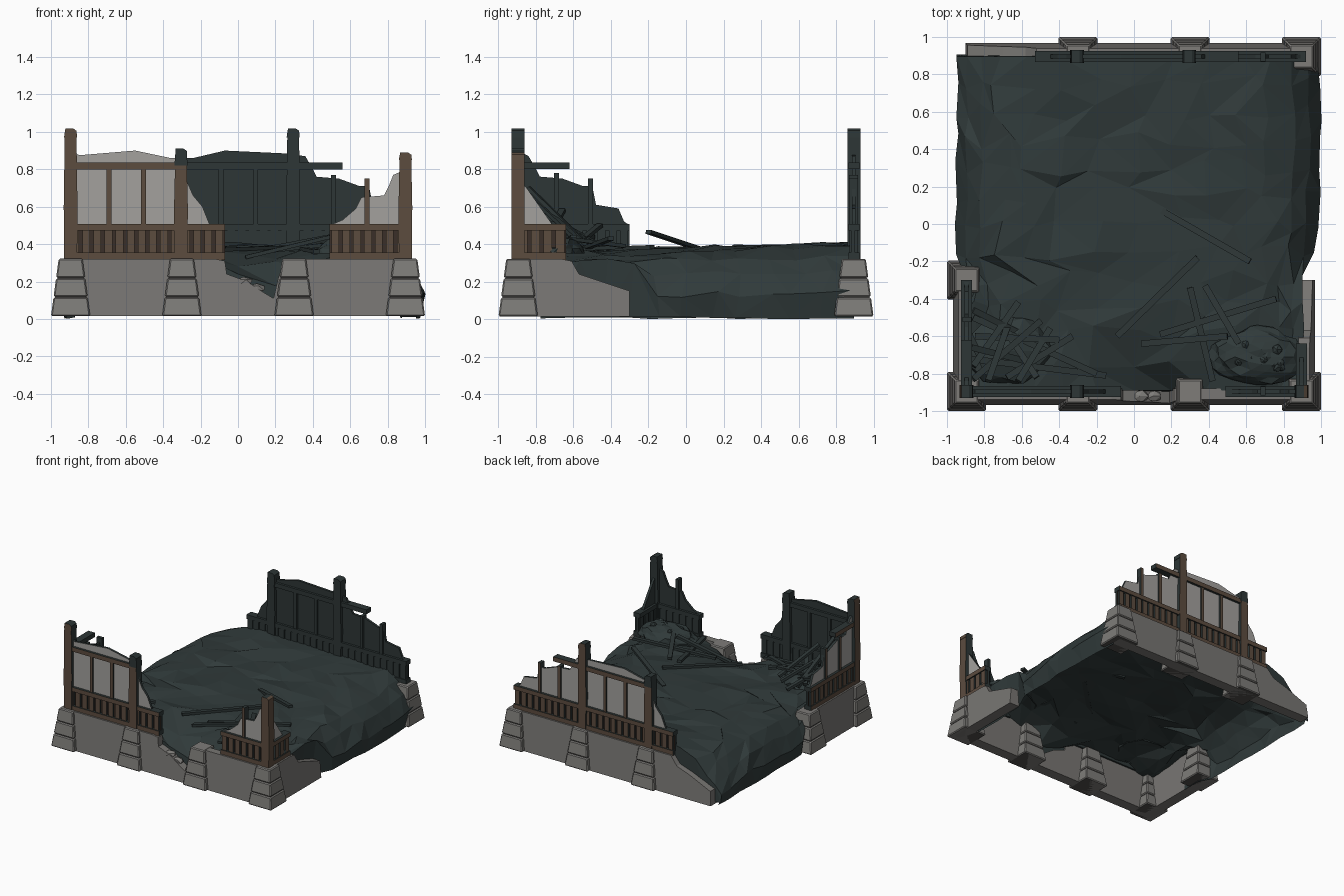
import bpy, bmesh, math, random
from mathutils import Vector, Matrix

if "Cube" in bpy.data.objects:
    bpy.data.objects.remove(bpy.data.objects["Cube"])
random.seed(7)


def mat(name, r, g, b):
    m = bpy.data.materials.new(name)
    m.diffuse_color = [((c / 255 + .055) / 1.055) ** 2.4 for c in (r, g, b)] + [1]
    m.use_nodes = True
    m.node_tree.nodes["Principled BSDF"].inputs["Base Color"].default_value = m.diffuse_color
    return m


STONE = mat("wall stone", 120, 118, 115)
BLOCK = mat("pier stone", 126, 124, 121)
MORTAR = mat("mortar", 80, 78, 76)
PLASTER = mat("plaster", 163, 161, 158)
WOOD = mat("brown wood", 92, 76, 63)
RECESS = mat("dark wood", 58, 47, 40)
CHAR = mat("charred wood", 45, 54, 54)
ASH = mat("ash ground", 48, 58, 58)

# wall sides: outward direction, and mapping of (along, outward distance, height)
OUT = {"front": (0, -1, 0), "back": (0, 1, 0), "left": (-1, 0, 0), "right": (1, 0, 0)}
PLACE = {"front": lambda u, d, z: (u, -d, z), "back": lambda u, d, z: (u, d, z),
         "left": lambda u, d, z: (-d, u, z), "right": lambda u, d, z: (d, u, z)}


def finish(name, bm, mats, outs=None):
    """Make the object; faces looking along one of outs get mats[0], others mats[1]."""
    for f in bm.faces:
        if outs:
            f.material_index = 0 if any(f.normal.dot(Vector(o)) > .5 for o in outs) else 1
    me = bpy.data.meshes.new(name)
    bm.to_mesh(me)
    bm.free()
    for m in mats:
        me.materials.append(m)
    ob = bpy.data.objects.new(name, me)
    bpy.context.collection.objects.link(ob)
    return ob


def prism(name, side, prof, d0, d1, mats, outs=None, batter=0):
    """Extrude a (along, height) outline through the wall; batter leans the outer face in."""
    bm = bmesh.new()
    a = [bm.verts.new(PLACE[side](u, d0, z)) for u, z in prof]
    b = [bm.verts.new(PLACE[side](u, d1 - batter * z, z)) for u, z in prof]
    n = len(prof)
    bm.faces.new(a)
    bm.faces.new(b[::-1])
    for i in range(n):
        bm.faces.new((a[i], b[i], b[(i + 1) % n], a[(i + 1) % n]))
    bmesh.ops.recalc_face_normals(bm, faces=bm.faces)
    bm.normal_update()
    return finish(name, bm, mats, outs or [OUT[side]])


def bar(name, side, u0, u1, z0, z1, d0, d1, mats=(WOOD, CHAR)):
    return prism(name, side, [(u0, z0), (u1, z0), (u1, z1), (u0, z1)], d0, d1, mats)


def footing(side, prof):
    prism(side + "_stone_wall", side, prof, .88, .968, (STONE, STONE), None, .09)


# stone footing walls with broken ends
footing("front", [(-.95, .015), (.95, .015), (.95, .32), (.34, .32), (.27, .29), (.22, .24), (.19, .11),
                  (.14, .14), (.05, .2), (-.06, .24), (-.07, .31), (-.12, .32), (-.95, .32)])
footing("back", [(-.9, .015), (.95, .015), (.95, .32), (-.52, .32), (-.58, .25), (-.7, .21), (-.89, .13)])
footing("left", [(-.95, .015), (-.25, .015), (-.25, .32), (-.95, .32)])
footing("right", [(-.95, .015), (-.3, .015), (-.3, .15), (-.45, .2), (-.57, .24), (-.61, .31), (-.66, .32),
                  (-.95, .32)])


def frustum(name, cx, cy, z0, z1, h0, h1, m, bevel):
    bm = bmesh.new()
    bmesh.ops.create_cube(bm, size=2)
    for v in bm.verts:
        h = h1 if v.co.z > 0 else h0
        v.co = (cx + v.co.x * h, cy + v.co.y * h, z1 if v.co.z > 0 else z0)
    ob = finish(name, bm, [m])
    if bevel:
        mod = ob.modifiers.new("bevel", "BEVEL")
        mod.width, mod.segments = bevel, 1


# tapered piers of three stone courses
PIERS = [(x, -.895) for x in (-.895, -.3, .3, .895)] + [(x, .895) for x in (-.3, .3, .895)] + [(-.895, -.3)]
for cx, cy in PIERS:
    half = lambda z: .107 - .043 * z / .32
    frustum("pier_core", cx, cy, .015, .315, half(.015) - .008, half(.32) - .008, MORTAR, 0)
    for z0, z1 in ((.015, .115), (.119, .217), (.221, .322)):
        frustum("pier_course", cx, cy, z0, z1, half(z0), half(z1), BLOCK, .007)


def panel(side, a, b):
    """Low boarded panel with dark slits between the boards."""
    bar(side + "_panel_back", side, a, b, .33, .49, .88, .9, (RECESS, CHAR))
    bar(side + "_panel_sill", side, a, b, .315, .355, .866, .926)
    bar(side + "_panel_rail", side, a, b, .472, .507, .866, .926)
    n = max(1, round((b - a) / .058))
    w = (b - a) / n
    for i in range(n):
        bar(side + "_panel_board", side, a + i * w + .009, a + (i + 1) * w - .009, .34, .48, .872, .917)


panel("front", -.9, -.07)
panel("front", .49, .9)
panel("back", -.53, .92)
panel("left", -.9, -.3)
panel("right", -.9, -.64)

# broken plaster infill
STEPS = [(.06, .87), (.1, .8), (.12, .76), (.24, .75), (.35, .71), (.4, .71), (.42, .61), (.54, .59),
         (.57, .52), (.6, .5)]
SLOPE = [(.03, .73), (.06, .66), (.11, .6), (.15, .5)]
SKIN = (PLASTER, CHAR)
prism("front_plaster", "front",
      [(-.9, .5), (-.9, .91), (-.85, .875), (-.55, .9), (-.36, .86), (-.31, .86)]
      + [(-.3 + u, z) for u, z in SLOPE], .885, .905, SKIN)
prism("back_plaster", "back",
      [(-.3 - u, z) for u, z in SLOPE[::-1]] + [(-.3, .86), (-.24, .86), (-.07, .9), (.25, .885)]
      + [(.3 + u, z) for u, z in STEPS], .885, .905, SKIN)
prism("left_plaster", "left", [(-.9, .5), (-.9, .9)] + [(-.9 + u, z) for u, z in STEPS], .885, .905, SKIN)
prism("front_right_plaster", "front",
      [(.49, .5), (.56, .53), (.63, .59), (.66, .65), (.78, .66), (.81, .72), (.83, .77), (.9, .8), (.9, .5)],
      .885, .905, SKIN)
prism("right_plaster", "right", [(-.9, .5), (-.9, .75), (-.85, .7), (-.78, .6), (-.71, .5)], .885, .905, SKIN)

# top beams and thin studs
for side, a, b in (("front", -.9, -.3), ("back", -.3, .56), ("left", -.9, -.62)):
    bar(side + "_top_beam", side, a, b, .8, .836, .866, .925)
for side, u, top in (("front", -.69, .81), ("front", -.505, .81), ("back", -.09, .81), ("back", .095, .81),
                     ("back", .51, .77), ("back", .69, .75), ("left", -.69, .78), ("left", -.51, .75),
                     ("front", .69, .75)):
    bar(side + "_stud", side, u - .013, u + .013, .5, top, .87, .918)


def post(side, u, top, char_from, outs=None):
    """Main post with a jagged tip, charred above char_from."""
    w = .035
    prism(side + "_post", side, [(u - w, .315), (u + w, .315), (u + w * 1.05, .6), (u + w * .9, char_from),
          (u - w * .9, char_from), (u - w * 1.05, .6)], .86, .93, (WOOD, CHAR), outs)
    prism(side + "_post_tip", side, [(u - w, char_from), (u + w, char_from), (u + w * .9, top - .012),
          (u + w * .4, top), (u - w * .8, top)], .86, .93,
          (WOOD if top - char_from < .06 else CHAR, CHAR), outs)


post("front", -.895, 1.018, .97, [OUT["front"], OUT["left"]])
post("front", .895, .89, .85, [OUT["front"], OUT["right"]])
post("front", -.305, .91, .82)
post("back", -.305, .91, .82)
post("back", .295, 1.018, .97)


# hollow faceted ground sheet: falls to the floor where walls are missing, meets the walls elsewhere
def ground(x, y):
    z = .382 + .03 * y - .03 * x * x
    z -= .21 * math.exp(-((x - .14) ** 2 / .045 + (y + .97) ** 2 / .05))
    return z - .16 * math.exp(-((x + .95) ** 2 + (y - .95) ** 2) / .08)


HALF = [(0, 1), (.22, 1), (.42, 1), (.6, 1), (.75, .99), (.86, .88), (.94, .68), (1, .38), (.97, 0)]
COLS = [(-s, f) for s, f in HALF[:0:-1]] + HALF
ROWS = 13
bm = bmesh.new()
grid = []
for r in range(ROWS):
    y0 = -.89 + 1.785 * r / (ROWS - 1)
    edge = 0 < r < ROWS - 1
    row = []
    for s, f in COLS:
        walled = y0 < -.28
        ext = .9 if walled else (.95 if s < 0 else .975 + .02 * math.cos((y0 - .45) * 3))
        x = s * ext + random.uniform(-.05, .05) * (abs(s) < .8) * edge + random.uniform(-.012, .012) * edge
        y = y0 + random.uniform(-.05, .05) * edge
        z = ground(x, y) * (max(f, .9) if walled and f else f)
        z += random.uniform(-.02, .015) * (f > 0)
        row.append(bm.verts.new((x, y, z if f else random.uniform(0, .012))))
    grid.append(row)


def split_face(q):
    k = random.randint(0, 1)
    bm.faces.new((q[k], q[k + 1], q[k + 2]))
    bm.faces.new((q[k], q[k + 2], q[(k + 3) % 4]))


last = len(COLS) - 2
for a, b in zip(grid, grid[1:]):
    for i in range(last + 1):
        if (i == 0 and a[0].co.y < -.5) or (i == last and a[-1].co.y < -.78):
            continue                      # no skirt behind the standing side walls
        split_face((a[i], a[i + 1], b[i + 1], b[i]))
# short skirts closing the ground behind the front gap and the broken back corner
for row, x0, x1 in ((grid[0][::-1], -.45, .65), (grid[-1], -1, -.3)):
    part = [v for v in row if x0 < v.co.x < x1 and v.co.z > .02]
    low = [bm.verts.new((v.co.x, v.co.y * 1.012, .03)) for v in part]
    for i in range(len(part) - 1):
        split_face((part[i], part[i + 1], low[i + 1], low[i]))
bmesh.ops.delete(bm, geom=[v for v in bm.verts if not v.link_faces], context="VERTS")
bm.normal_update()
finish("ground_mound", bm, [ASH])


def rock(name, c, size, m, sub=1, jit=.12, heap=False):
    bm = bmesh.new()
    bmesh.ops.create_icosphere(bm, subdivisions=sub, radius=1)
    if heap:                              # keep the upper half only
        bmesh.ops.delete(bm, geom=[v for v in bm.verts if v.co.z < -.2], context="VERTS")
    for v in bm.verts:
        v.co *= 1 + random.uniform(-jit, jit)
        v.co = [c[k] + v.co[k] * size[k] for k in range(3)]
    finish(name, bm, [m])


# rubble heaps and loose stones
rock("right_rubble_heap", (.66, -.71, .35), (.25, .16, .1), ASH, 3, .09, True)
rock("left_rubble_heap", (-.66, -.68, .34), (.23, .19, .09), ASH, 2, .12, True)
for i in range(10):
    r = random.uniform(.02, .035)
    rock("rubble_stone", (random.uniform(.5, .8), random.uniform(-.78, -.64), .43), (r, r, r * .8), ASH)
for x, y, z in ((.03, -.92, .2), (.1, -.92, .165)):
    rock("broken_wall_stone", (x, y, z), (.05, .035, .025), BLOCK)


def plank(p, q, w=.034, t=.02):
    p, q = Vector(p), Vector(q)
    bm = bmesh.new()
    bmesh.ops.create_cube(bm, size=1)
    rot = (q - p).to_track_quat('X', 'Z').to_matrix().to_4x4()
    bm.transform(Matrix.Translation((p + q) / 2) @ rot @ Matrix.Diagonal(((q - p).length, w, t, 1)))
    finish("fallen_plank", bm, [CHAR])


# fallen planks: on the mound, by the gap, and heaped in the left corner
for p, q in [((.15, .07, .375), (.62, -.2, .465)), ((-.09, -.6, .37), (.34, -.18, .385)),
             ((.3, -.34, .385), (.42, -.84, .36)), ((.38, -.33, .39), (.56, -.64, .43)),
             ((.14, -.59, .36), (.76, -.4, .43)), ((.04, -.64, .33), (.5, -.6, .44)),
             ((-.88, -.72, .46), (-.15, -.81, .36)), ((-.86, -.5, .44), (-.2, -.8, .38)),
             ((-.86, -.83, .66), (-.5, -.52, .37)), ((-.85, -.6, .45), (-.4, -.62, .42)),
             ((-.78, -.84, .7), (-.66, -.5, .37)), ((-.62, -.84, .58), (-.45, -.56, .38)),
             ((-.86, -.76, .56), (-.62, -.42, .37)), ((-.68, -.82, .46), (-.33, -.6, .4)),
             ((-.87, -.66, .58), (-.55, -.74, .43)), ((-.52, -.82, .5), (-.72, -.52, .4)),
             ((-.86, -.46, .5), (-.62, -.58, .4)), ((-.9, -.55, .47), (-.78, -.8, .43))]:
    plank(p, q)
